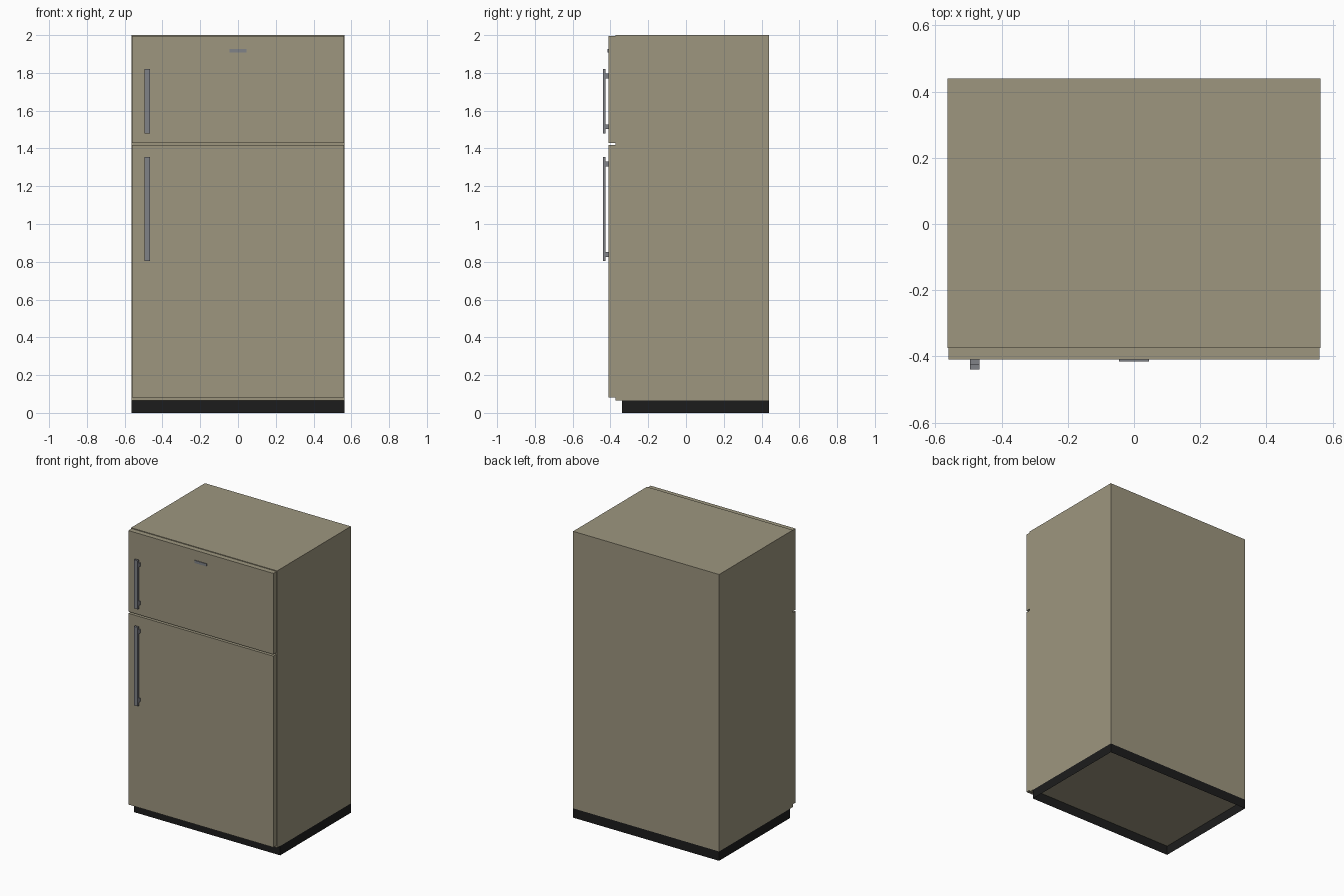
import bpy, bmesh

if "Cube" in bpy.data.objects:
    bpy.data.objects.remove(bpy.data.objects["Cube"])


def material(name, rgb):
    m = bpy.data.materials.new(name)
    m.diffuse_color = (*rgb, 1)
    m.use_nodes = True
    m.node_tree.nodes["Principled BSDF"].inputs["Base Color"].default_value = m.diffuse_color
    return m


beige = material("warm_beige", (0.337, 0.305, 0.212))
grey = material("handle_grey", (0.216, 0.223, 0.245))
black = material("base_black", (0.0116, 0.0116, 0.0116))


def boxes(name, mat, spans, open_ends=False):
    """One object made of boxes given as (x0, x1, y0, y1, z0, z1)."""
    bm = bmesh.new()
    for x0, x1, y0, y1, z0, z1 in spans:
        verts = bmesh.ops.create_cube(bm, size=1)["verts"]
        for v in verts:
            v.co.x = x1 if v.co.x > 0 else x0
            v.co.y = y1 if v.co.y > 0 else y0
            v.co.z = z1 if v.co.z > 0 else z0
    if open_ends:
        bm.normal_update()
        ends = [f for f in bm.faces if abs(f.normal.z) > 0.5]
        bmesh.ops.delete(bm, geom=ends, context="FACES_ONLY")
    me = bpy.data.meshes.new(name)
    bm.to_mesh(me)
    bm.free()
    me.materials.append(mat)
    ob = bpy.data.objects.new(name, me)
    bpy.context.collection.objects.link(ob)
    return ob


BACK, FRONT, DOOR = 0.44, -0.374, -0.41

# Cabinet and the hollow plinth below it
boxes("cabinet", beige, [(-0.564, 0.564, FRONT, BACK, 0.065, 2.0)])
boxes("plinth", black, [(-0.564, 0.564, -0.34, BACK, 0, 0.065)], open_ends=True)

# Doors with a narrow gap between them
for name, z0, z1 in (("fridge_door", 0.081, 1.417), ("freezer_door", 1.429, 1.995)):
    boxes(name, beige, [(-0.56, 0.56, DOOR, FRONT, z0, z1)])


# Handles: a flat bar on two posts
def handle(name, z0, z1):
    x0, x1, bar_back = -0.496, -0.467, -0.425
    posts = [(x0, x1, bar_back, DOOR, z, z + 0.026) for z in (z0 + 0.022, z1 - 0.05)]
    boxes(name, grey, [(x0, x1, -0.44, bar_back, z0, z1)] + posts)


handle("freezer_handle", 1.48, 1.82)
handle("fridge_handle", 0.803, 1.354)

# Small blank plate on the freezer door
boxes("door_plate", grey, [(-0.046, 0.046, -0.415, DOOR, 1.908, 1.926)])
